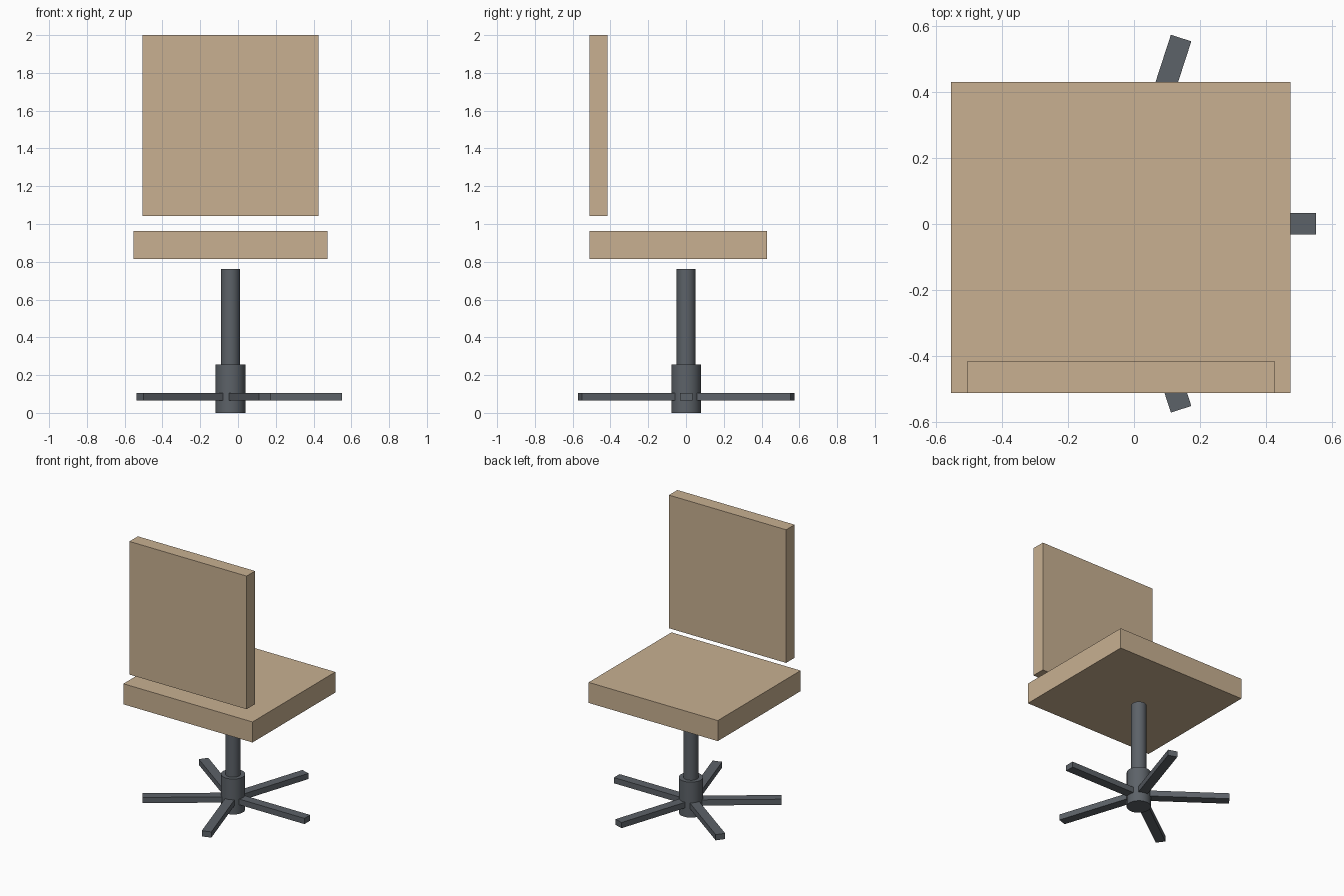
import bpy, math
from mathutils import Matrix, Vector

if "Cube" in bpy.data.objects:
    bpy.data.objects.remove(bpy.data.objects["Cube"])


def material(name, rgb):
    m = bpy.data.materials.new(name)
    m.diffuse_color = (*rgb, 1.0)
    m.use_nodes = True
    m.node_tree.nodes["Principled BSDF"].inputs["Base Color"].default_value = m.diffuse_color
    return m


TAN = material("tan upholstery", (0.578, 0.434, 0.283))
GREY = material("dark grey metal", (0.108, 0.122, 0.139))
AXIS = Vector((-0.04, 0.001, 0.0))  # centre of the swivel base


def box(name, lo, hi, mat):
    lo, hi = Vector(lo), Vector(hi)
    bpy.ops.mesh.primitive_cube_add(size=1)
    o = bpy.context.object
    o.name = name
    o.data.transform(Matrix.Translation((lo + hi) / 2) @ Matrix.Diagonal((*(hi - lo), 1)))
    o.data.materials.append(mat)
    return o


def post(name, radius, z0, z1):
    bpy.ops.mesh.primitive_cylinder_add(vertices=32, radius=radius, depth=z1 - z0,
                                        location=AXIS + Vector((0, 0, (z0 + z1) / 2)))
    o = bpy.context.object
    o.name = name
    o.data.materials.append(GREY)
    bpy.ops.object.shade_smooth_by_angle(angle=math.radians(30))


# Cushions
box("seat", (-0.554, -0.512, 0.815), (0.474, 0.43, 0.963), TAN)
box("backrest", (-0.506, -0.512, 1.042), (0.427, -0.416, 2.0), TAN)

# Central hub and column
post("hub", 0.079, 0.0, 0.255)
post("column", 0.05, 0.25, 0.763)

# Five star-base legs
for i in range(5):
    leg = box(f"base_leg_{i + 1}", (0.065, -0.0325, 0.065), (0.591, 0.0325, 0.106), GREY)
    leg.location = AXIS
    leg.rotation_euler.z = math.tau * i / 5
